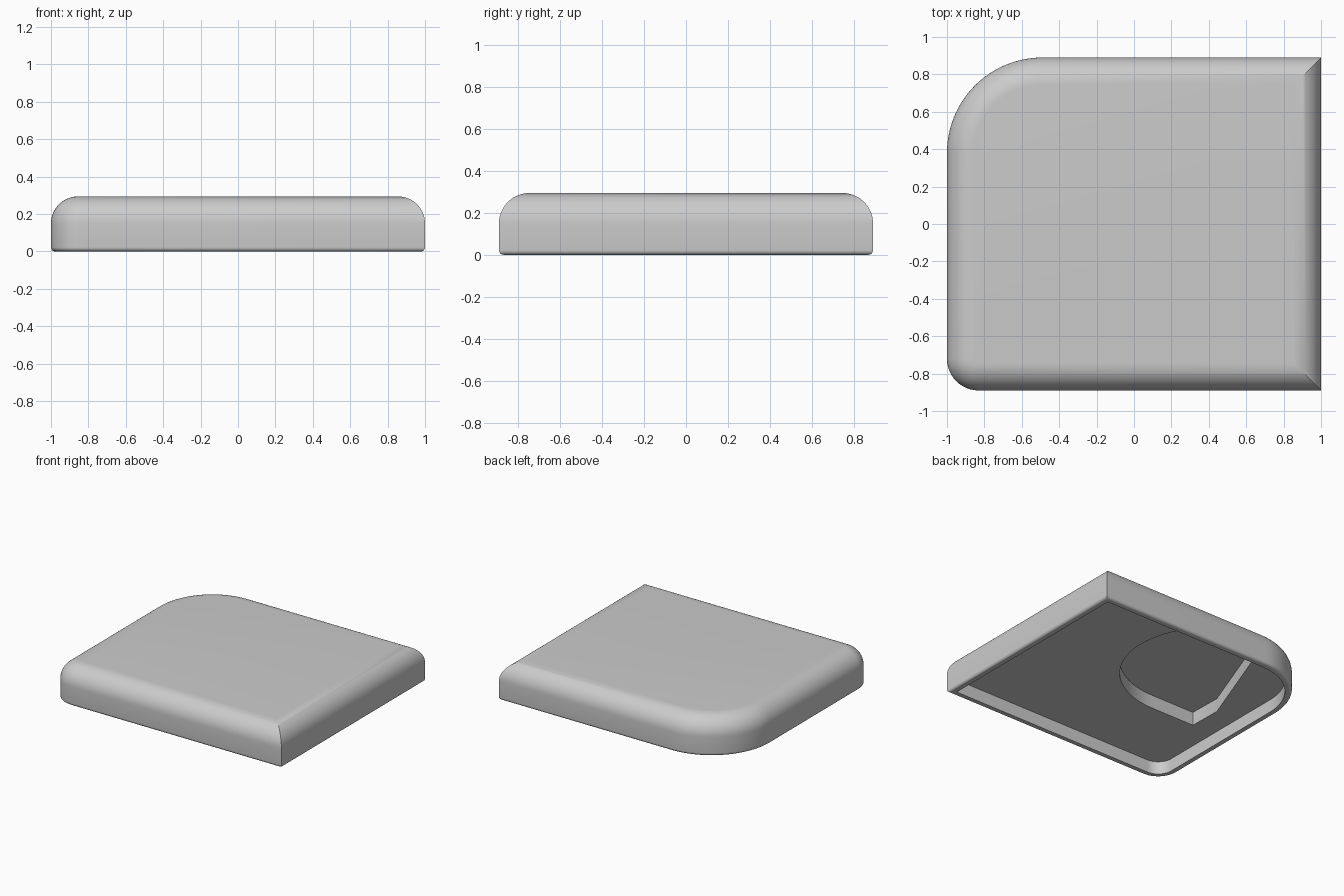
import bpy, bmesh
from math import sin, cos, pi, radians, asin

cube = bpy.data.objects.get("Cube")
if cube:
    bpy.data.objects.remove(cube)

HALF_X, HALF_Y, HEIGHT = 1.0, 0.89, 0.294
TOP_R, FOOT_R, WALL = 0.145, 0.022, 0.05
FLOOR_Z, POCKET_Z = 0.1, 0.205

grey = bpy.data.materials.new("plain_grey")
grey.use_nodes = True
colour = (0.6, 0.6, 0.6, 1)
grey.diffuse_color = colour
grey.node_tree.nodes["Principled BSDF"].inputs["Base Color"].default_value = colour


def arc(cx, cy, r, start, end, steps):
    """Points along a circular arc, angles in degrees."""
    angles = [radians(start + (end - start) * i / steps) for i in range(steps + 1)]
    return [(cx + r * cos(a), cy + r * sin(a)) for a in angles]


def outline(inset):
    """Plan shape: two square corners on the left, two round ones on the right."""
    x, y = HALF_X - inset, HALF_Y - inset
    pts = [(x, -y), (x, y)]
    for r, sign, start, steps in ((0.51, 1, 90, 24), (0.17, -1, 180, 12)):
        pts += arc(-HALF_X + r, sign * (HALF_Y - r), r - inset, start, start + 90, steps)
    return pts


def ring(bm, pts, z):
    return [bm.verts.new((x, y, z)) for x, y in pts]


def bridge(bm, a, b):
    for i in range(len(a)):
        j = (i + 1) % len(a)
        bm.faces.new((a[i], a[j], b[j], b[i]))


bm = bmesh.new()

# Wall section: inner wall, rim, small foot rounding, large top rounding
profile = [(WALL, FLOOR_Z), (WALL, 0)]
profile += arc(FOOT_R, FOOT_R, FOOT_R, 270, 180, 6)
profile += arc(TOP_R, HEIGHT - TOP_R, TOP_R, 180, 90, 14)
rings = [ring(bm, outline(inset), z) for inset, z in profile]
for a, b in zip(rings, rings[1:]):
    bridge(bm, a, b)
bm.faces.new(rings[-1])

# Pocket sunk into the underside: round on one side, angled on the other
cx, cy, r, back = -0.38, 0.4, 0.65, 0.82
pocket = arc(cx, cy, r, asin((back - cy) / r) * 180 / pi, -90, 32)
pocket += [(-0.76, cy - r), (-0.765, 0.01), (-0.46, back)]
mouth = ring(bm, pocket, FLOOR_Z)
base = ring(bm, pocket, POCKET_Z)
bridge(bm, mouth, base)
bm.faces.new(base)

# Recessed floor around the pocket
loops = [bm.edges.get((l[i - 1], l[i])) for l in (rings[0], mouth) for i in range(len(l))]
bmesh.ops.triangle_fill(bm, use_beauty=True, edges=loops, normal=(0, 0, -1))
bmesh.ops.recalc_face_normals(bm, faces=bm.faces)

mesh = bpy.data.meshes.new("cover_plate")
bm.to_mesh(mesh)
bm.free()
mesh.materials.append(grey)
plate = bpy.data.objects.new("cover_plate", mesh)
bpy.context.collection.objects.link(plate)

bpy.ops.object.select_all(action="DESELECT")
plate.select_set(True)
bpy.context.view_layer.objects.active = plate
bpy.ops.object.shade_smooth_by_angle(angle=radians(30))
